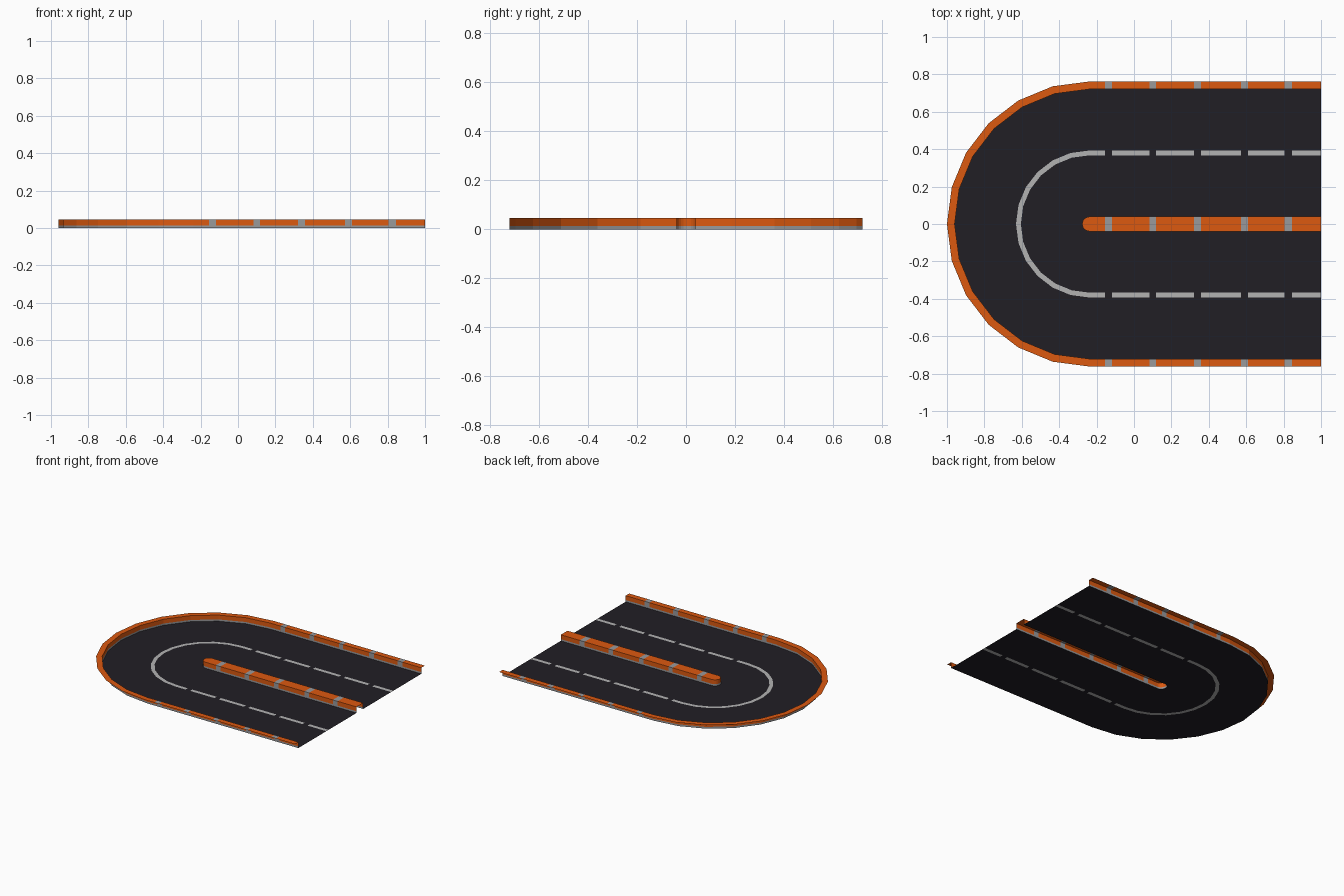
import bpy, bmesh
from math import sin, cos, pi

if "Cube" in bpy.data.objects:
    bpy.data.objects.remove(bpy.data.objects["Cube"])

CX = -0.238          # centre of the U-turn
ARC = 12             # flat segments in the half circle
H = 0.045            # barrier height
BASE = 0.013         # height of the grey strip at the barrier foot
R_IN, R_WALL, R_OUT = 0.039, 0.721, 0.762
GAPS = [(0.845, 0.805), (0.61, 0.572), (0.358, 0.322), (0.118, 0.082), (-0.118, -0.155)]


def material(name, rgb):
    m = bpy.data.materials.new(name)
    m.diffuse_color = (*rgb, 1)
    m.use_nodes = True
    m.node_tree.nodes["Principled BSDF"].inputs["Base Color"].default_value = m.diffuse_color
    return m


asphalt = material("asphalt", (0.015, 0.013, 0.018))
paint = material("lane_paint", (0.45, 0.45, 0.45))
orange = material("barrier_orange", (0.72, 0.10, 0.005))
metal = material("barrier_grey", (0.32, 0.32, 0.33))

# Stations along the U: straight leg, half circle, straight leg back
leg = [(1.0, False)]
for a, b in GAPS:
    leg += [(a, True), (b, False)]
path = [(x, 0, 1, gap) for x, gap in leg]
path += [(CX, -sin(pi * k / ARC), cos(pi * k / ARC), False) for k in range(ARC + 1)]
back = [x for x, _ in leg][::-1]
path += [(x, 0, -1, (back[i], back[i + 1]) in [(b, a) for a, b in GAPS] if i + 1 < len(back) else False)
         for i, x in enumerate(back)]


def sweep(name, profile, mats, gap_mats):
    """Sweep a (radius, height) profile round the U, one material per strip."""
    bm = bmesh.new()
    rows = [[bm.verts.new((x + r * dx, r * dy, z)) for r, z in profile]
            for x, dx, dy, _ in path]
    used = list(dict.fromkeys(mats + gap_mats))
    for i in range(len(rows) - 1):
        strip_mats = gap_mats if path[i][3] else mats
        a, b = rows[i], rows[i + 1]
        for j, m in enumerate(strip_mats):
            f = bm.faces.new((a[j], a[j + 1], b[j + 1], b[j]))
            f.material_index = used.index(m)
    bmesh.ops.remove_doubles(bm, verts=bm.verts, dist=1e-5)
    me = bpy.data.meshes.new(name)
    bm.to_mesh(me)
    bm.free()
    for m in used:
        me.materials.append(m)
    ob = bpy.data.objects.new(name, me)
    bpy.context.collection.objects.link(ob)


# Road surface with the dashed lane line
sweep("road", [(R_IN, 0), (0.367, 0), (0.393, 0), (R_WALL, 0)],
      [asphalt, paint, asphalt], [asphalt] * 3)

# Outer barrier: thin wall with an outward top flange
sweep("outer_barrier", [(R_WALL, 0), (R_WALL, BASE), (R_WALL, H), (R_OUT, H)],
      [metal, orange, orange], [metal] * 3)

# Median barrier: hollow, open underneath, rounded at the turn
sweep("median_barrier", [(0, H), (R_IN, H), (R_IN, BASE), (R_IN, 0)],
      [orange, orange, metal], [metal] * 3)
